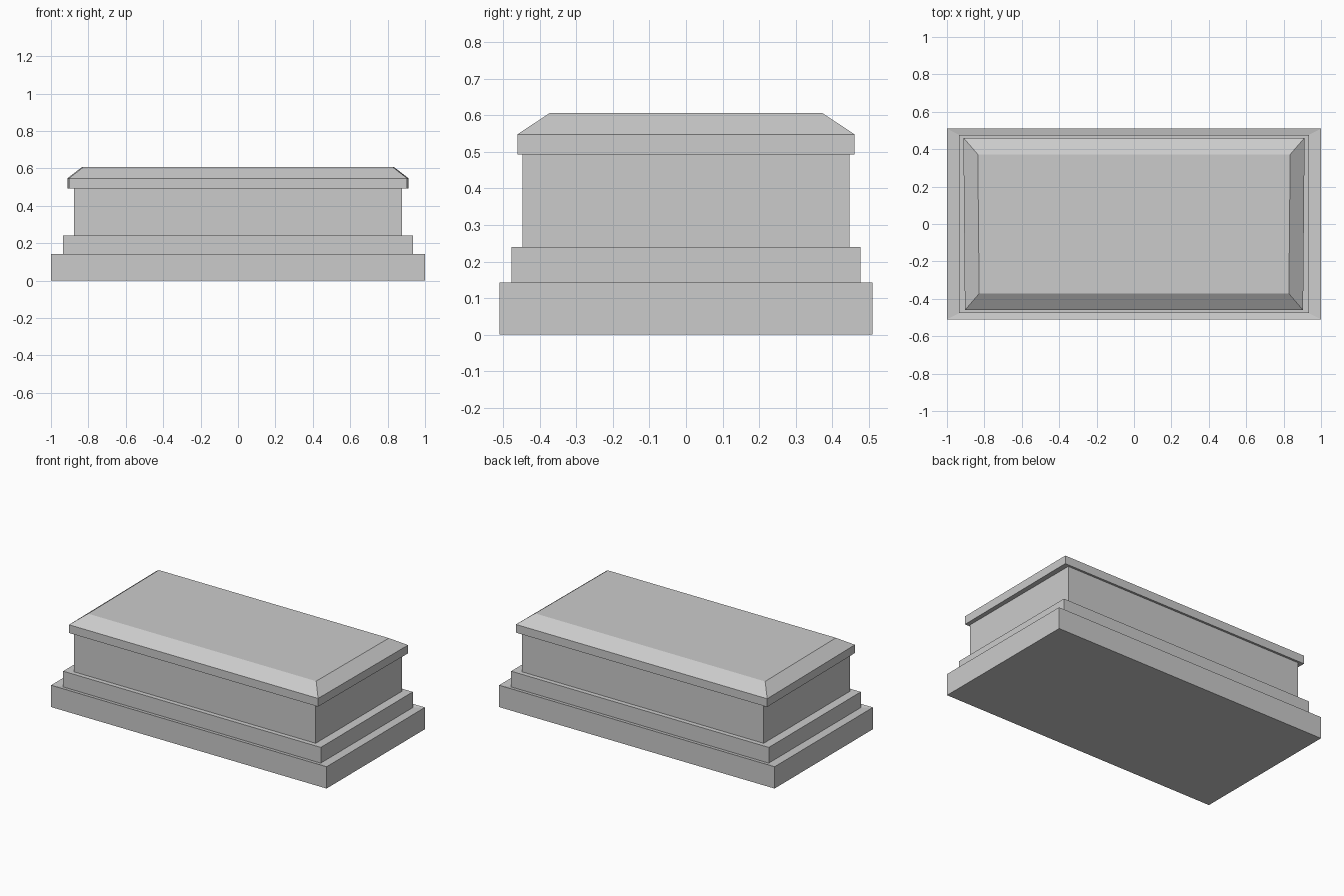
import bpy
import bmesh

if "Cube" in bpy.data.objects:
    bpy.data.objects.remove(bpy.data.objects["Cube"])

stone = bpy.data.materials.new("grey stone")
stone.use_nodes = True
colour = (0.6, 0.6, 0.6, 1)
stone.diffuse_color = colour
stone.node_tree.nodes["Principled BSDF"].inputs["Base Color"].default_value = colour


def tier(name, rings):
    """Loft a closed block; each ring is (front half width, back half width, half depth, z)."""
    bm = bmesh.new()
    loops = [[bm.verts.new(p) for p in ((-front, -d, z), (front, -d, z), (back, d, z), (-back, d, z))]
             for front, back, d, z in rings]
    for low, high in zip(loops, loops[1:]):
        for i in range(4):
            j = (i + 1) % 4
            bm.faces.new((low[i], low[j], high[j], high[i]))
    bm.faces.new(loops[0][::-1])
    bm.faces.new(loops[-1])
    bmesh.ops.recalc_face_normals(bm, faces=bm.faces)
    mesh = bpy.data.meshes.new(name)
    bm.to_mesh(mesh)
    bm.free()
    mesh.materials.append(stone)
    obj = bpy.data.objects.new(name, mesh)
    bpy.context.collection.objects.link(obj)
    return obj


# Bottom slab, its ledge dipping slightly inward
tier("base_slab", [(1, 1, 0.51, 0), (1, 1, 0.51, 0.143), (0.935, 0.935, 0.477, 0.137)])
# Second step
tier("upper_step", [(0.935, 0.935, 0.477, 0.137), (0.935, 0.935, 0.477, 0.24)])
# Main chest
tier("chest", [(0.877, 0.877, 0.447, 0.24), (0.877, 0.877, 0.447, 0.493)])
# Bevelled lid, a touch wider at the back
tier("lid", [(0.904, 0.912, 0.461, 0.493), (0.904, 0.912, 0.461, 0.547),
             (0.828, 0.835, 0.372, 0.606)])
